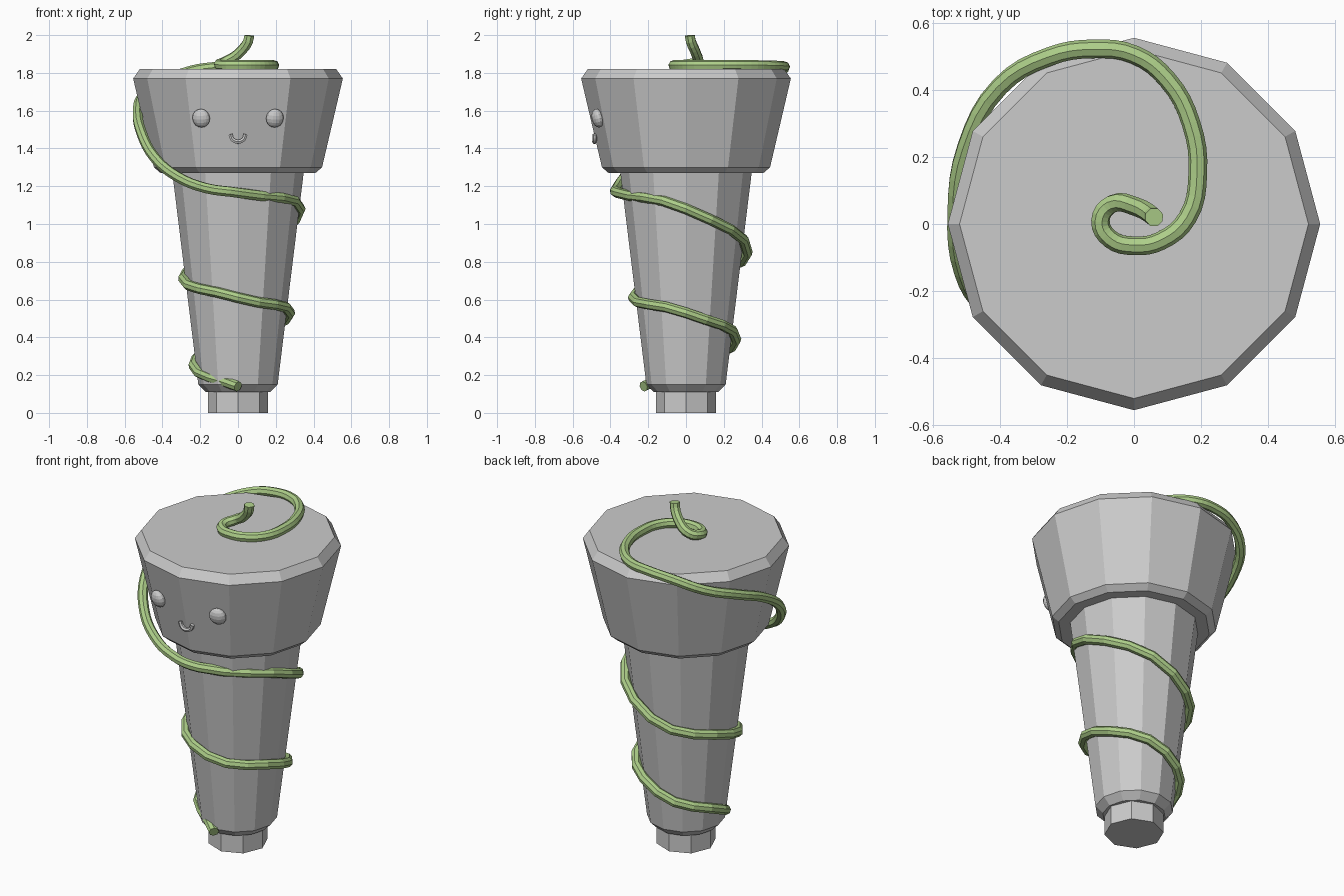
import bpy, bmesh
from math import sin, cos, pi, radians
from mathutils import Vector

if "Cube" in bpy.data.objects:
    bpy.data.objects.remove(bpy.data.objects["Cube"])


def add(name, data):
    ob = bpy.data.objects.new(name, data)
    bpy.context.collection.objects.link(ob)
    return ob


def lathe(name, profile, sides):
    """Closed faceted solid from (radius, z) rings, bottom to top."""
    bm = bmesh.new()
    rings = [[bm.verts.new((r * cos(2 * pi * i / sides), r * sin(2 * pi * i / sides), z))
              for i in range(sides)] for r, z in profile]
    for a, b in zip(rings, rings[1:]):
        for i in range(sides):
            j = (i + 1) % sides
            bm.faces.new((a[i], a[j], b[j], b[i]))
    bm.faces.new(rings[0][::-1])
    bm.faces.new(rings[-1])
    me = bpy.data.meshes.new(name)
    bm.to_mesh(me)
    bm.free()
    return add(name, me)


def tube(name, points, radius, res, bevel_res, end_dir=None):
    cu = bpy.data.curves.new(name, 'CURVE')
    cu.dimensions = '3D'
    cu.bevel_depth = radius
    cu.bevel_resolution = bevel_res
    cu.resolution_u = res
    cu.use_fill_caps = True
    sp = cu.splines.new('BEZIER')
    sp.bezier_points.add(len(points) - 1)
    for bp, p in zip(sp.bezier_points, points):
        bp.co = p
        bp.handle_left_type = bp.handle_right_type = 'AUTO'
    if end_dir:
        bp.handle_left_type = bp.handle_right_type = 'FREE'
        bp.handle_left = Vector(points[-1]) - Vector(end_dir)
        bp.handle_right = Vector(points[-1]) + Vector(end_dir)
    sp.use_smooth = False
    ob = add(name, cu)
    # convert to a plain flat-shaded mesh
    bpy.ops.object.select_all(action='DESELECT')
    ob.select_set(True)
    bpy.context.view_layer.objects.active = ob
    bpy.ops.object.convert(target='MESH')
    return bpy.context.object


# Stem foot, tapered body and flared head
lathe("foot", [(0.16, 0), (0.16, 0.14)], 8)
lathe("body", [(0.17, 0.11), (0.21, 0.15), (0.35, 1.29)], 12)
lathe("head", [(0.41, 1.27), (0.445, 1.30), (0.555, 1.77), (0.52, 1.82)], 12)

# Eyes, lying on the sloping facets
for side, label in ((-1, "left"), (1, "right")):
    me = bpy.data.meshes.new("eye")
    bm = bmesh.new()
    bmesh.ops.create_uvsphere(bm, u_segments=16, v_segments=8, radius=1)
    bm.to_mesh(me)
    bm.free()
    eye = add(label + "_eye", me)
    eye.location = (side * 0.195, -0.468, 1.56)
    eye.scale = (0.048, 0.03, 0.05)
    eye.rotation_euler = (radians(13), 0, side * radians(15))

# Smile
tube("mouth", [(-0.04, -0.483, 1.475), (-0.03, -0.483, 1.449), (0, -0.485, 1.435),
               (0.03, -0.483, 1.449), (0.04, -0.483, 1.475)], 0.012, 3, 1)

# Vine: quarter turns up the body (clockwise from above), then over the head
turns = [(0.225, 0.14), (0.235, 0.25), (0.265, 0.39), (0.275, 0.53), (0.28, 0.61),
         (0.29, 0.71), (0.325, 0.85), (0.33, 1.08), (0.36, 1.165)]
path = [(-r * sin(i * pi / 2), -r * cos(i * pi / 2), z) for i, (r, z) in enumerate(turns)]
path += [(-0.17, -0.365, 1.19), (-0.32, -0.325, 1.25), (-0.44, -0.25, 1.35),
         (-0.51, -0.14, 1.48), (-0.53, 0.04, 1.60), (-0.50, 0.23, 1.68),
         (-0.40, 0.41, 1.75), (-0.25, 0.50, 1.81), (-0.12, 0.522, 1.83),
         (0, 0.505, 1.835), (0.10, 0.43, 1.838), (0.17, 0.30, 1.84),
         (0.19, 0.15, 1.84), (0.16, 0.02, 1.84), (0.08, -0.05, 1.84),
         (0, -0.065, 1.84), (-0.07, -0.045, 1.84), (-0.10, 0.01, 1.845),
         (-0.065, 0.06, 1.86), (0.005, 0.052, 1.905), (0.06, 0.02, 1.998)]
vine = tube("vine", path, 0.028, 4, 2, end_dir=(0.004, -0.003, 0.045))
green = bpy.data.materials.new("vine_green")
green.diffuse_color = (0.42, 0.62, 0.25, 1)
green.use_nodes = True
green.node_tree.nodes["Principled BSDF"].inputs["Base Color"].default_value = green.diffuse_color
vine.data.materials.append(green)
